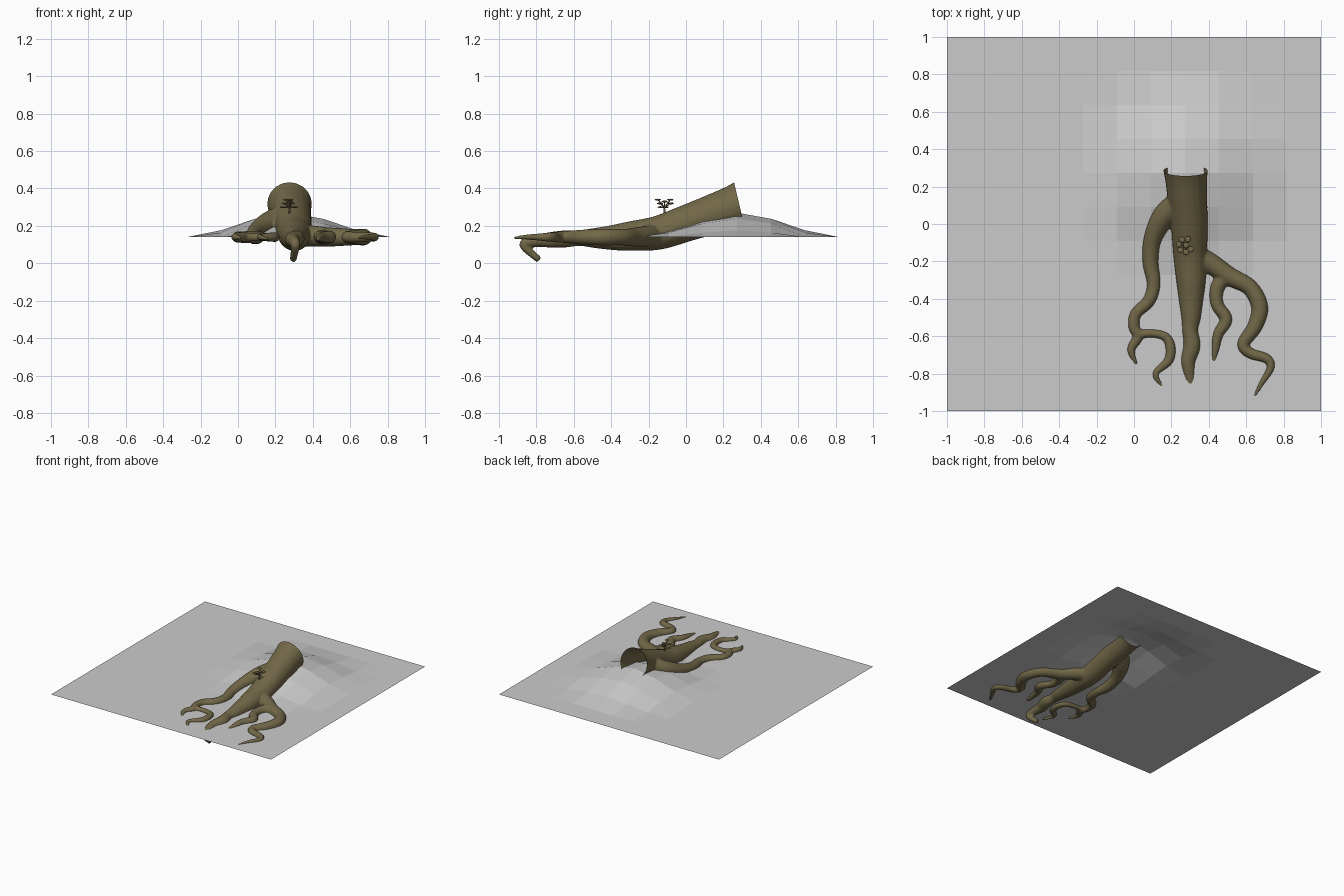
import bpy, bmesh, math
from mathutils import Vector

if "Cube" in bpy.data.objects:
    bpy.data.objects.remove(bpy.data.objects["Cube"])


def material(name, rgb):
    m = bpy.data.materials.new(name)
    m.diffuse_color = (*rgb, 1)
    m.use_nodes = True
    m.node_tree.nodes["Principled BSDF"].inputs["Base Color"].default_value = m.diffuse_color
    return m


BARK = material("olive bark", (0.17, 0.14, 0.065))
EARTH = material("grey ground", (0.6, 0.6, 0.6))


def make_object(name, bm, mat):
    me = bpy.data.meshes.new(name)
    bmesh.ops.recalc_face_normals(bm, faces=bm.faces)
    bm.to_mesh(me)
    bm.free()
    me.materials.append(mat)
    ob = bpy.data.objects.new(name, me)
    bpy.context.collection.objects.link(ob)
    return ob


def spline(pts, steps):
    """Catmull-Rom through (x, y, z, radius) points."""
    p = [Vector(q) for q in pts]
    p = [2 * p[0] - p[1]] + p + [2 * p[-1] - p[-2]]
    out = []
    for a, b, c, d in zip(p, p[1:], p[2:], p[3:]):
        for i in range(steps):
            t = i / steps
            out.append(0.5 * (2 * b + (c - a) * t + (2 * a - 5 * b + 4 * c - d) * t * t
                              + (3 * b - a - 3 * c + d) * t ** 3))
    return out + [p[-2]]


def tube(bm, pts, sides=20, steps=6):
    """Capped round tube of varying radius, with a transported frame."""
    path = spline(pts, steps)
    rings, side = [], Vector((1, 0, 0.01))
    for i, q in enumerate(path):
        tan = (path[min(i + 1, len(path) - 1)].xyz - path[max(i - 1, 0)].xyz).normalized()
        if i == 0 and abs(side.dot(tan)) > 0.9:
            side = Vector((0, 1, 0))
        side = (side - tan * side.dot(tan)).normalized()
        up = tan.cross(side)
        rings.append([bm.verts.new(q.xyz + max(q.w, 0.002) * (side * math.cos(a) + up * math.sin(a)))
                      for a in (2 * math.pi * k / sides for k in range(sides))])
    for r, s in zip(rings, rings[1:]):
        for k in range(sides):
            bm.faces.new((r[k], r[(k + 1) % sides], s[(k + 1) % sides], s[k]))
    bm.faces.new(rings[0][::-1])
    bm.faces.new(rings[-1])


# Ground: 11 x 11 facets with one soft mound
bm = bmesh.new()
bmesh.ops.create_grid(bm, x_segments=11, y_segments=11, size=1)
peak = Vector((3 / 11, 3 / 11))
for v in bm.verts:
    t = max(0, 1 - (v.co.xy - peak).length / 0.56)
    v.co.z = 0.14 + 0.13 * (3 * t * t - 2 * t ** 3)
make_object("ground", bm, EARTH)

# Root: trunk with branching side roots
trunk = [(.27, .45, .375, .16), (.277, .28, .312, .118), (.285, .15, .265, .107),
         (.295, 0, .213, .098), (.30, -.15, .163, .091), (.305, -.3, .145, .079),
         (.305, -.4, .137, .066), (.305, -.5, .135, .052), (.30, -.57, .135, .042),
         (.31, -.65, .13, .046), (.29, -.73, .125, .041), (.295, -.8, .12, .033),
         (.305, -.86, .108, .027), (.305, -.855, .08, .023), (.295, -.785, .018, .018)]
left = [(.25, .13, .26, .06), (.16, .04, .21, .062), (.10, -.08, .17, .048),
        (.088, -.2, .145, .043), (.105, -.32, .14, .036), (.08, -.41, .14, .034),
        (.01, -.48, .14, .031), (0, -.55, .14, .03), (.022, -.6, .14, .028),
        (-.012, -.66, .14, .023), (-.01, -.7, .14, .017), (.015, -.75, .135, .008)]
left_fork = [(.02, -.59, .14, .026), (.1, -.585, .14, .022), (.17, -.605, .14, .024),
             (.195, -.66, .14, .027), (.185, -.73, .14, .025), (.125, -.785, .14, .018),
             (.118, -.82, .14, .015), (.16, -.88, .13, .008)]
right = [(.33, -.17, .15, .06), (.415, -.215, .145, .055), (.51, -.28, .14, .05),
         (.62, -.34, .14, .044), (.672, -.445, .14, .045), (.645, -.55, .14, .04),
         (.585, -.64, .14, .033), (.62, -.69, .14, .029), (.71, -.72, .14, .026),
         (.73, -.77, .14, .021), (.68, -.855, .14, .014), (.645, -.92, .135, .008)]
right_fork = [(.49, -.27, .14, .045), (.445, -.345, .14, .038), (.445, -.43, .14, .034),
              (.492, -.51, .14, .034), (.45, -.59, .14, .028), (.435, -.67, .135, .021),
              (.425, -.74, .13, .01)]
bm = bmesh.new()
for pts in (trunk, left, left_fork, right, right_fork):
    tube(bm, pts)
root = make_object("root", bm, BARK)

# Fuse the tubes, soften the joints
rm = root.modifiers.new("fuse", "REMESH")
rm.mode = "VOXEL"
rm.voxel_size = 0.007
sm = root.modifiers.new("soften", "SMOOTH")
sm.factor = 0.5
sm.iterations = 5
bpy.context.view_layer.objects.active = root
root.select_set(True)
for name in ("fuse", "soften"):
    bpy.ops.object.modifier_apply(modifier=name)

# Slice the trunk open at the back
bm = bmesh.new()
bm.from_mesh(root.data)
bmesh.ops.bisect_plane(bm, geom=bm.verts[:] + bm.edges[:] + bm.faces[:],
                       plane_co=(0, .28, .335), plane_no=(0, .97, .23), clear_outer=True)
bm.to_mesh(root.data)
bm.free()
if not root.data.materials:
    root.data.materials.append(BARK)
root.data.shade_smooth()

# Sprig: thin stems carrying small flat leaves
bm = bmesh.new()
base = Vector((.275, -.115, .245))
for i in range(7):
    a = 2 * math.pi * i / 7 + 0.3
    reach, h = (.036, .055 + .02 * (i % 3)) if i else (.004, .085)
    tip = base + Vector((reach * math.cos(a), reach * math.sin(a), h))
    mid = base + Vector((0, 0, .05))
    tube(bm, [(*base, .004), (*mid, .004), (*tip, .003)], 6, 3)
    blob = bmesh.ops.create_uvsphere(bm, u_segments=10, v_segments=6, radius=.017)["verts"]
    for v in blob:
        v.co.z *= 0.3
        v.co += tip
sprig = make_object("sprig", bm, BARK)
sprig.data.shade_smooth()
